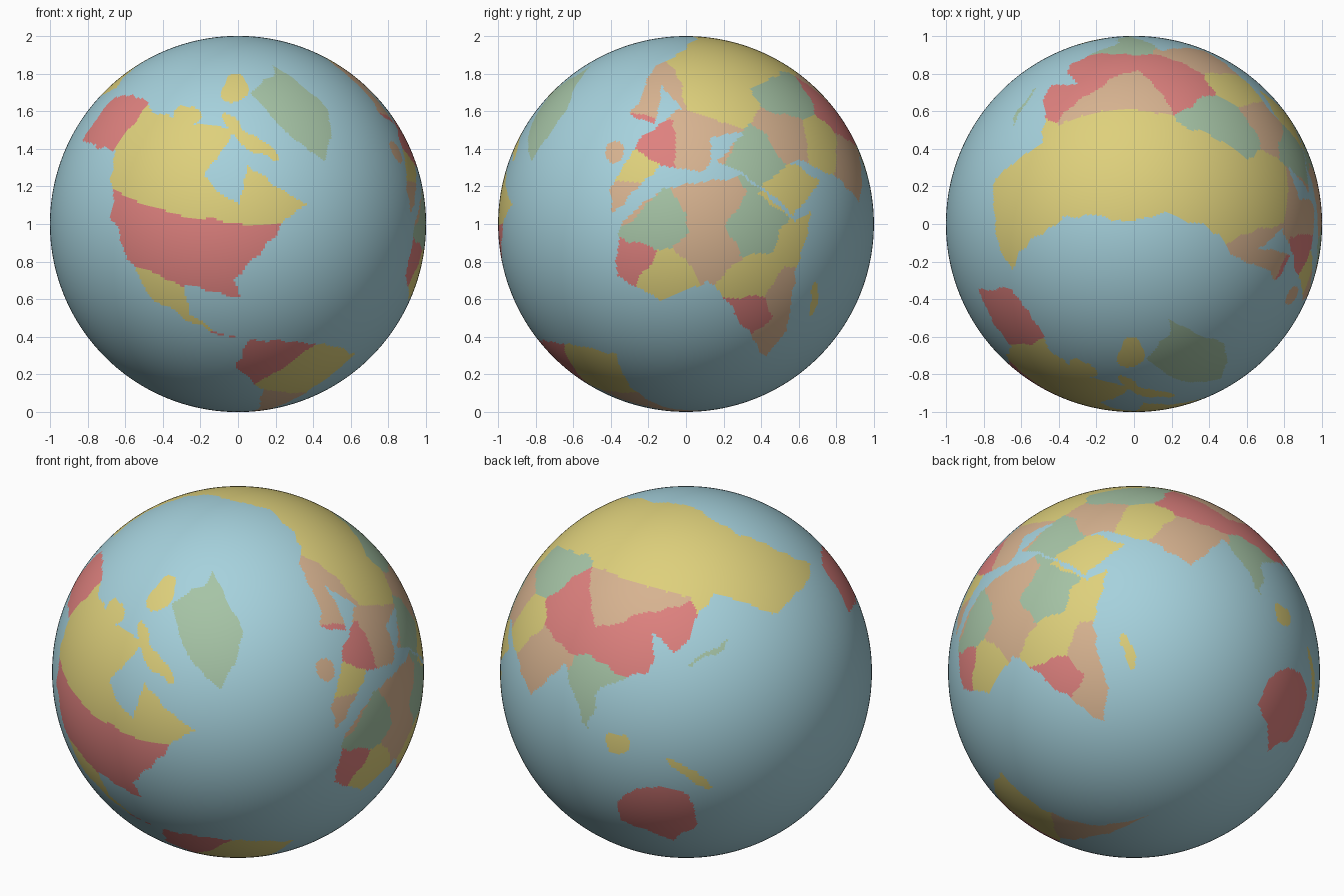
import bpy, bmesh, math
from mathutils import noise

if "Cube" in bpy.data.objects:
    bpy.data.objects.remove(bpy.data.objects["Cube"])

SEG, RINGS = 500, 250
TILT, FRONT_LON = 23.5, -80          # axis leans to the front; longitude facing the front

# Colours
COLOURS = {"ocean_blue": (.38, .64, .72), "map_red": (.73, .22, .21),
           "map_yellow": (.73, .63, .2), "map_green": (.38, .55, .38),
           "map_orange": (.68, .45, .28)}
mesh = bpy.data.meshes.new("globe")
for name, rgb in COLOURS.items():
    mat = bpy.data.materials.new(name)
    mat.diffuse_color = (*rgb, 1)
    mat.use_nodes = True
    mat.node_tree.nodes["Principled BSDF"].inputs["Base Color"].default_value = mat.diffuse_color
    mesh.materials.append(mat)
SEA, RED, YELLOW, GREEN, ORANGE, MIXED = range(6)


def real_lat(angle):
    """The flat map wrapped on the ball is a cropped cylindrical one."""
    return math.degrees(1.25 * math.atan(math.sinh(.8 * (angle + 22.5) / 51.5)))


# Sphere, with the map position of every face; noise makes the coasts wavy
bm = bmesh.new()
bmesh.ops.create_uvsphere(bm, u_segments=SEG, v_segments=RINGS, radius=1)
cells = []
for f in bm.faces:
    f.smooth = True
    c = f.calc_center_median()
    lat = real_lat(math.degrees(math.atan2(c.z, math.hypot(c.x, c.y))))
    lon = math.degrees(math.atan2(c.x, -c.y)) + FRONT_LON
    wave = noise.noise_vector(c * 12)
    cells.append(((lon + 170) % 360 - 170 + 2 * wave.x, lat + 1.2 * wave.y, f))
paint = {}


def land(colour, *pts):
    """Fill a coarse lon/lat outline."""
    edges = list(zip(pts, pts[1:] + pts[:1]))
    west, east = min(p[0] for p in pts), max(p[0] for p in pts)
    south, north = min(p[1] for p in pts), max(p[1] for p in pts)
    for x, y, f in cells:
        if west < x < east and south < y < north:
            if sum((b > y) != (d > y) and x < a + (y - b) / (d - b) * (c - a)
                   for (a, b), (c, d) in edges) % 2:
                paint[f] = colour


def isle(colour, x, y, rx, ry, lean=0):
    """Leaning oval island."""
    for lon, lat, f in cells:
        if ((lon - x) / rx) ** 2 + ((lat - y - lean * (lon - x)) / ry) ** 2 < 1:
            paint[f] = colour


# Continents: the Americas, Africa, Europe with Asia, then one-colour lands
land(MIXED, (-166, 67), (-156, 71), (-82, 70), (-94, 59), (-79, 52), (-77, 62), (-56, 52), (-70, 43),
     (-81, 31), (-80, 25), (-97, 29), (-95, 18), (-79, 8), (-106, 21), (-124, 43), (-135, 59), (-160, 56))
land(MIXED, (-76, 9), (-50, 3), (-35, -7), (-57, -37), (-68, -54), (-70, -18), (-81, -5))
land(MIXED, (-8, 34), (10, 37), (33, 31), (43, 11), (51, 12), (40, -5), (33, -27), (20, -35), (9, 4),
     (-8, 4), (-17, 18))
land(MIXED, (-9, 37), (-9, 43), (8, 54), (26, 57), (24, 65), (14, 56), (6, 61), (26, 71), (105, 77),
     (185, 67), (157, 52), (135, 55), (127, 35), (119, 39), (121, 27), (107, 20), (103, 3), (91, 22),
     (78, 8), (58, 26), (49, 30), (58, 20), (44, 13), (34, 31), (27, 38), (40, 43), (30, 46), (23, 37),
     (10, 44))
land(GREEN, (-70, 78), (-25, 82), (-25, 70), (-44, 60), (-54, 68))
land(RED, (114, -24), (131, -12), (143, -13), (153, -27), (147, -38), (116, -34))

# Countries: each face takes the colour of the nearest centre
CENTRES = {
    RED: ((-178, 58), (-98, 39), (-70, 4), (-76, -35), (-11, 20), (17, -12), (10, 51), (86, 37), (112, 35)),
    YELLOW: ((-96, 58), (-106, 19), (-52, -9), (-3, 12), (23, -3), (45, 4), (2, 46), (46, 22), (67, 31),
             (40, 56), (67, 61), (103, 58), (150, 60)),
    GREEN: ((2, 28), (30, 15), (67, 48), (41, 33), (104, 15)),
    ORANGE: ((-66, -35), (19, 28), (13, 13), (36, -12), (25, -30), (-4, 40), (26, 46), (55, 36), (20, 64),
             (79, 23), (103, 46)),
}
seeds = [(x, y, col) for col, group in CENTRES.items() for x, y in group]
for lon, lat, f in cells:
    if paint.get(f) == MIXED:
        paint[f] = min(seeds, key=lambda s: .64 * (s[0] - lon) ** 2 + (s[1] - lat) ** 2)[2]

# Islands
isle(YELLOW, -76, 68, 13, 2, -.4)
isle(YELLOW, -110, 72, 9, 2)
isle(YELLOW, -82, 79, 12, 3)
isle(ORANGE, -3, 53, 3, 3)
isle(YELLOW, 47, -19, 2, 6)
isle(GREEN, 137, 37, 6, 1, .8)
isle(YELLOW, 114, 0, 4, 4)
isle(YELLOW, 141, -5, 9, 2, -.4)

# Tilted globe standing on the ground
for f, colour in paint.items():
    f.material_index = colour
bm.to_mesh(mesh)
bm.free()
globe = bpy.data.objects.new("globe", mesh)
globe.location = (0, 0, 1)
globe.rotation_euler = (math.radians(TILT), 0, 0)
bpy.context.collection.objects.link(globe)
